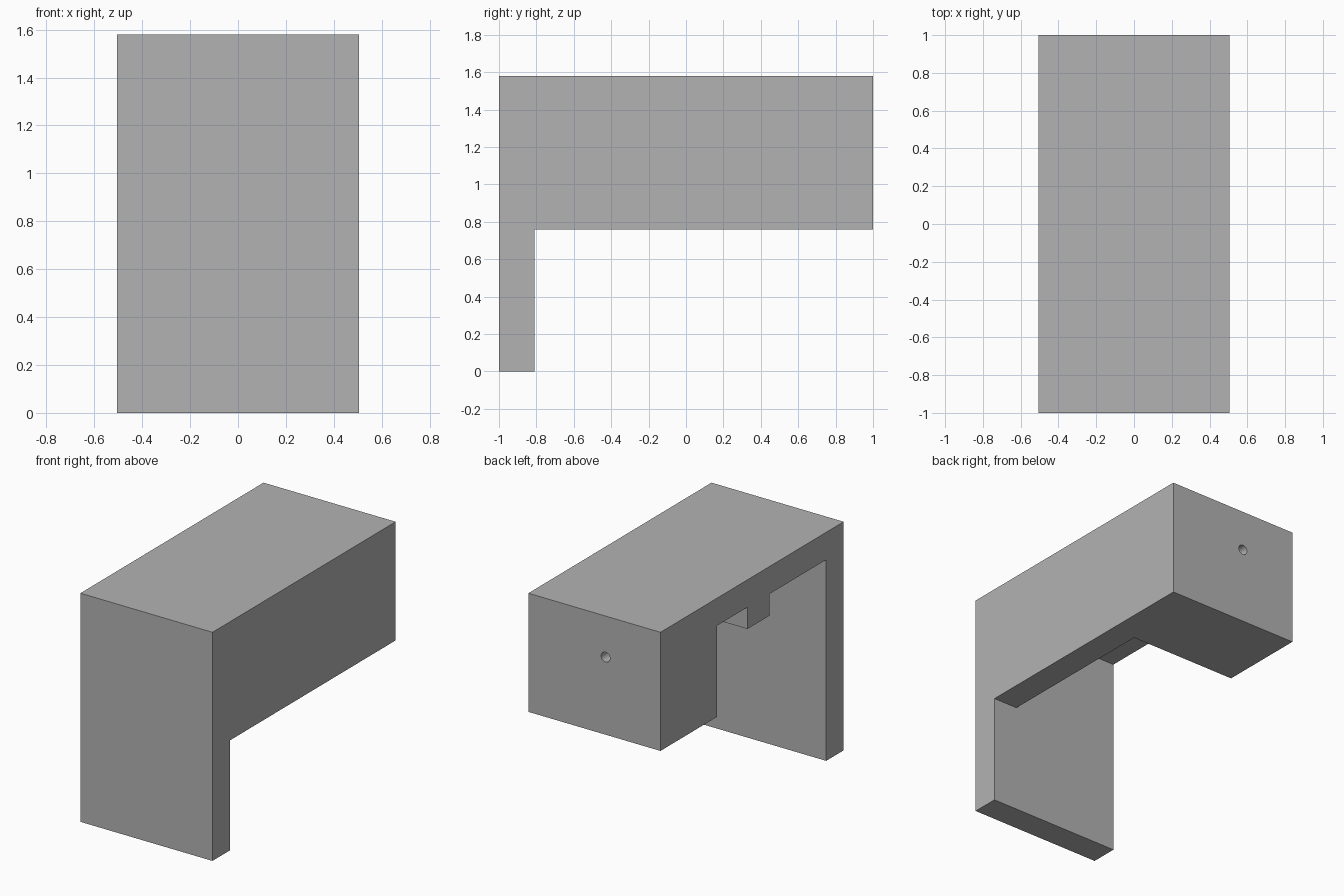
import bpy, bmesh, math
from mathutils import Matrix

default = bpy.data.objects.get("Cube")
if default:
    bpy.data.objects.remove(default, do_unlink=True)

HALF_W, TOP, UNDER = 0.505, 1.58, 0.76
LEG_Y, BLOCK_Y = -0.81, 0.38          # inner faces of the leg and the rear block
WALL_X, ROOF = 0.318, 1.39            # inner faces of the side wall and the roof
TAB_BACK, TAB_FRONT, TAB_Z = 0.05, -0.19, 1.24
HOLE_X, HOLE_Z, HOLE_R = -0.085, 1.296, 0.034

grey = bpy.data.materials.new("plain grey")
grey.use_nodes = True
color = (0.45, 0.45, 0.45, 1)
grey.diffuse_color = color
grey.node_tree.nodes["Principled BSDF"].inputs["Base Color"].default_value = color


def make_object(name, bm):
    bmesh.ops.recalc_face_normals(bm, faces=bm.faces)
    mesh = bpy.data.meshes.new(name)
    bm.to_mesh(mesh)
    bm.free()
    mesh.materials.append(grey)
    obj = bpy.data.objects.new(name, mesh)
    bpy.context.collection.objects.link(obj)
    return obj


def extrude_profile(name, points, x0, x1):
    """Extrude a (y, z) outline along x."""
    bm = bmesh.new()
    face = bm.faces.new([bm.verts.new((x0, y, z)) for y, z in points])
    new = bmesh.ops.extrude_face_region(bm, geom=[face])["geom"]
    verts = [g for g in new if isinstance(g, bmesh.types.BMVert)]
    bmesh.ops.translate(bm, verts=verts, vec=(x1 - x0, 0, 0))
    return make_object(name, bm)


def cut(target, cutter):
    cutter.hide_render = True
    mod = target.modifiers.new("cut", "BOOLEAN")
    mod.operation, mod.solver, mod.object = "DIFFERENCE", "EXACT", cutter
    bpy.context.view_layer.objects.active = target
    bpy.ops.object.modifier_apply(modifier=mod.name)
    bpy.data.objects.remove(cutter, do_unlink=True)


# L-shaped body: long block with a leg at the front
body = extrude_profile("bracket_body", [
    (-1, 0), (LEG_Y, 0), (LEG_Y, UNDER), (1, UNDER), (1, TOP), (-1, TOP)],
    -HALF_W, HALF_W)

# Pocket open to the side and below, leaving a tab under the roof
cut(body, extrude_profile("pocket_cutter", [
    (LEG_Y, 0.5), (BLOCK_Y, 0.5), (BLOCK_Y, ROOF), (TAB_BACK, ROOF),
    (TAB_BACK, TAB_Z), (TAB_FRONT, TAB_Z), (TAB_FRONT, ROOF), (LEG_Y, ROOF)],
    -HALF_W - 0.2, WALL_X))

# Round pin hole through the rear block and the tab
bm = bmesh.new()
y0, y1 = -0.4, 1.2
bmesh.ops.create_cone(
    bm, cap_ends=True, segments=32, radius1=HOLE_R, radius2=HOLE_R, depth=y1 - y0,
    matrix=Matrix.Translation((HOLE_X, (y0 + y1) / 2, HOLE_Z))
    @ Matrix.Rotation(math.pi / 2, 4, "X"))
cut(body, make_object("hole_cutter", bm))

# Smooth the hole, keep the block edges sharp
bpy.ops.object.select_all(action="DESELECT")
body.select_set(True)
bpy.context.view_layer.objects.active = body
bpy.ops.object.shade_smooth_by_angle(angle=math.radians(30))
